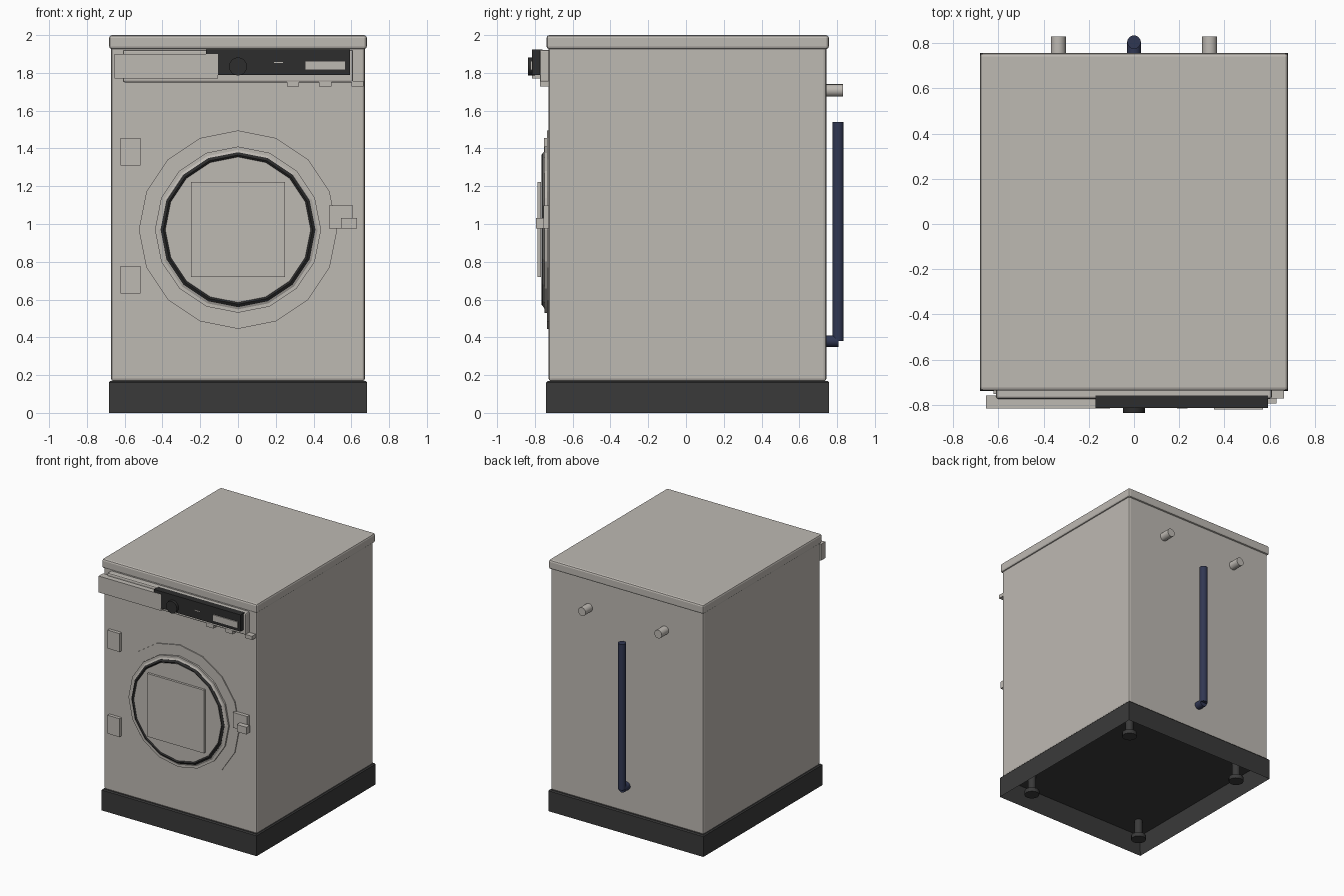
import bpy, bmesh, math
from mathutils import Matrix, Vector

cube = bpy.data.objects.get("Cube")
if cube:
    bpy.data.objects.remove(cube, do_unlink=True)


def material(name, rgb):
    m = bpy.data.materials.new(name)
    m.use_nodes = True
    col = (*rgb, 1)
    m.diffuse_color = col
    m.node_tree.nodes["Principled BSDF"].inputs["Base Color"].default_value = col
    return m


GREY = material("warm_grey", (0.515, 0.487, 0.45))
CHARCOAL = material("charcoal", (0.042, 0.042, 0.042))
BLACK = material("black_trim", (0.026, 0.026, 0.026))
NAVY = material("navy_hose", (0.03, 0.038, 0.085))


def finish(name, bm, mat, smooth=False):
    mesh = bpy.data.meshes.new(name)
    bmesh.ops.recalc_face_normals(bm, faces=bm.faces)
    bm.to_mesh(mesh)
    bm.free()
    mesh.materials.append(mat)
    ob = bpy.data.objects.new(name, mesh)
    bpy.context.collection.objects.link(ob)
    if smooth:
        bpy.ops.object.select_all(action="DESELECT")
        ob.select_set(True)
        bpy.context.view_layer.objects.active = ob
        bpy.ops.object.shade_smooth_by_angle(angle=math.radians(35))
    return ob


def cuboid(x, y, z):
    bm = bmesh.new()
    bmesh.ops.create_cube(bm, size=1)
    for v in bm.verts:
        v.co = Vector([r[0] if c < 0 else r[1] for c, r in zip(v.co, (x, y, z))])
    bm.normal_update()
    return bm


def box(name, x, y, z, mat, bevel=0):
    """Box from (min, max) ranges, with optional rounded edges."""
    ob = finish(name, cuboid(x, y, z), mat)
    if bevel:
        mod = ob.modifiers.new("Bevel", "BEVEL")
        mod.width = bevel
        mod.segments = 2
    return ob


def cylinder(name, start, end, radius, mat, sides=16):
    start, end = Vector(start), Vector(end)
    axis = end - start
    bm = bmesh.new()
    bmesh.ops.create_cone(bm, cap_ends=True, segments=sides, radius1=radius,
                          radius2=radius, depth=axis.length)
    turn = axis.to_track_quat("Z", "Y").to_matrix().to_4x4()
    bmesh.ops.transform(bm, matrix=Matrix.Translation((start + end) / 2) @ turn, verts=bm.verts)
    return finish(name, bm, mat, smooth=True)


def lathe_front(name, profile, mat, z, sides=16):
    """Spin a (radius, y) profile about the door axis, closing the centre."""
    bm = bmesh.new()
    rings = []
    for r, y in profile:
        angles = [2 * math.pi * i / sides for i in range(sides)]
        rings.append([bm.verts.new((r * math.sin(a), y, z + r * math.cos(a))) for a in angles])
    for a, b in zip(rings, rings[1:]):
        for i in range(sides):
            j = (i + 1) % sides
            bm.faces.new((a[i], a[j], b[j], b[i]))
    bm.faces.new(rings[-1])
    return finish(name, bm, mat)


# Cabinet and lid
box("cabinet", (-0.672, 0.672), (-0.727, 0.743), (0.167, 1.94), GREY, 0.014)
box("lid", (-0.682, 0.682), (-0.738, 0.756), (1.926, 2), GREY, 0.014)

# Plinth with chamfered top, hollow underneath
bm = cuboid((-0.682, 0.682), (-0.74, 0.756), (0, 0.17))
base = [f for f in bm.faces if f.normal.z < -0.5]
bmesh.ops.inset_region(bm, faces=base, thickness=0.014)
bmesh.ops.translate(bm, vec=(0, 0, 0.162), verts=base[0].verts)
rim = [e for e in bm.edges if all(v.co.z > 0.169 for v in e.verts)]
bmesh.ops.bevel(bm, geom=rim, offset=0.008, segments=1, affect="EDGES")
finish("plinth", bm, CHARCOAL)

# Levelling feet
for sx, side in ((-1, "right"), (1, "left")):
    for sy, end in ((-1, "front"), (1, "back")):
        x, y = sx * 0.518, sy * 0.565
        cylinder(f"{end}_{side}_foot", (x, y, 0.002), (x, y, 0.035), 0.055, CHARCOAL)
        cylinder(f"{end}_{side}_foot_stem", (x, y, 0.03), (x, y, 0.165), 0.03, CHARCOAL)

# Control panel
box("panel_backing", (-0.61, 0.61), (-0.774, -0.72), (1.75, 1.922), GREY, 0.01)
box("control_panel", (-0.17, 0.592), (-0.814, -0.76), (1.79, 1.923), BLACK)
box("detergent_drawer", (-0.655, -0.107), (-0.816, -0.76), (1.77, 1.9), GREY)
box("display", (0.355, 0.57), (-0.822, -0.814), (1.816, 1.864), GREY)
box("indicator", (0.19, 0.237), (-0.817, -0.812), (1.852, 1.858), GREY)
cylinder("program_knob", (0, -0.80, 1.834), (0, -0.837, 1.834), 0.048, BLACK)
for i in range(3):
    x = 0.292 + 0.17 * i
    box(f"button_{i + 1}", (x - 0.032, x + 0.032), (-0.772, -0.72), (1.727, 1.756), GREY)

# Door: surround, frame, dark seal and centre
DOOR_Z = 0.97
lathe_front("door_surround", [(0.525, -0.72), (0.525, -0.735)], GREY, DOOR_Z)
lathe_front("door_frame", [(0.44, -0.73), (0.44, -0.748), (0.422, -0.748), (0.41, -0.754)],
            GREY, DOOR_Z)
lathe_front("door_seal", [(0.41, -0.74), (0.41, -0.755), (0.395, -0.766), (0.384, -0.757)],
            BLACK, DOOR_Z)
lathe_front("door_centre", [(0.385, -0.75), (0.385, -0.76)], GREY, DOOR_Z)
box("door_window", (-0.25, 0.25), (-0.786, -0.768), (0.72, 1.222), GREY)

# Hinges and latch
for name, z in (("lower", 0.705), ("upper", 1.382)):
    box(f"{name}_hinge", (-0.622, -0.515), (-0.753, -0.72), (z - 0.073, z + 0.073), GREY)
box("latch_plate", (0.483, 0.61), (-0.755, -0.72), (0.975, 1.097), GREY)
box("latch_handle", (0.546, 0.63), (-0.795, -0.752), (0.975, 1.032), GREY)

# Water inlets and drain hose at the back
for sx, side in ((-1, "right"), (1, "left")):
    cylinder(f"{side}_water_inlet", (sx * 0.335, 0.73, 1.707), (sx * 0.335, 0.83, 1.707), 0.033, GREY)
cylinder("drain_hose", (0, 0.805, 0.38), (0, 0.805, 1.54), 0.03, NAVY)
cylinder("drain_hose_outlet", (0, 0.73, 0.38), (0, 0.807, 0.38), 0.031, NAVY)
